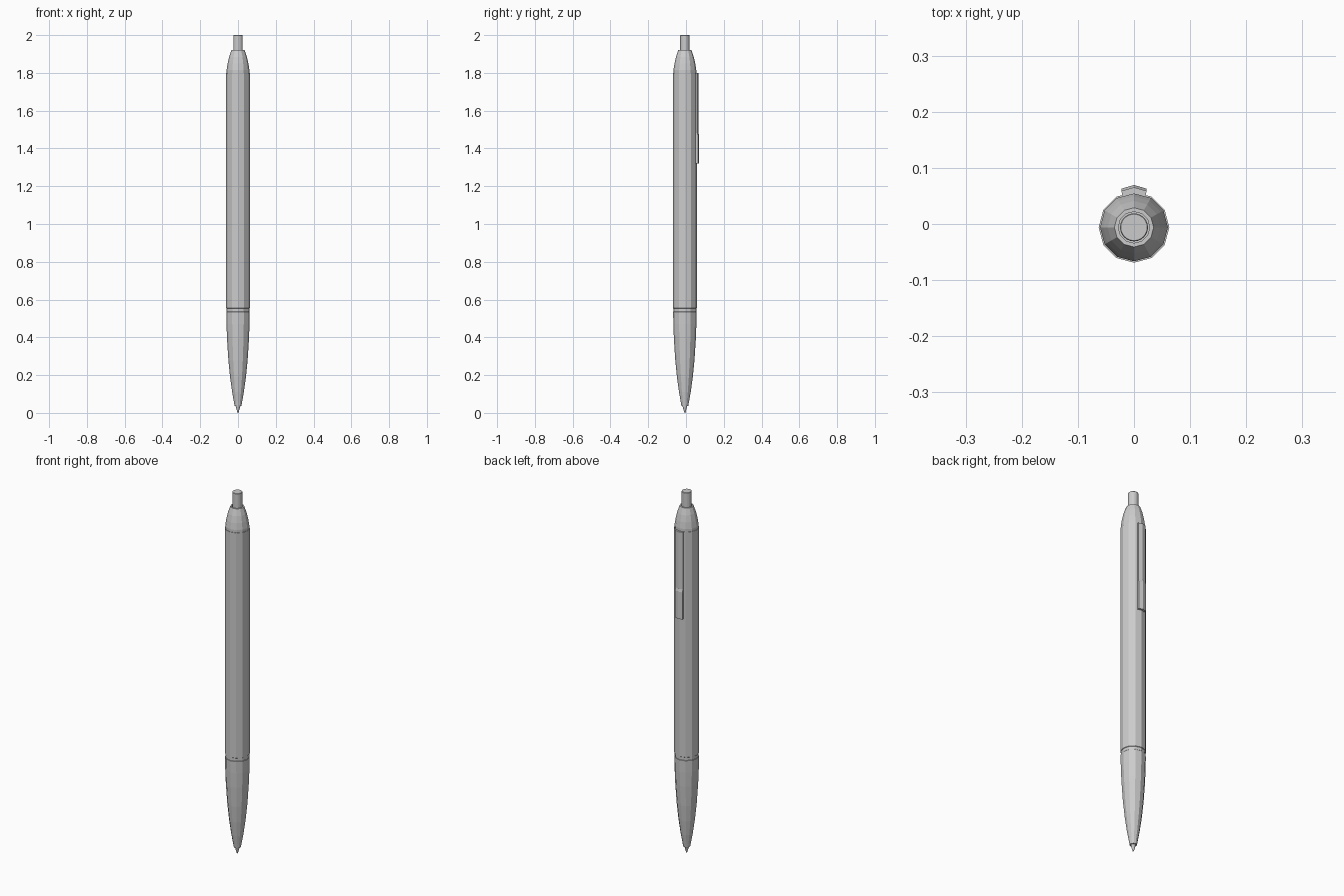
import bpy
import bmesh
from math import sin, cos, tau

if "Cube" in bpy.data.objects:
    bpy.data.objects.remove(bpy.data.objects["Cube"])

AXIS_Y = -0.006  # pen axis sits slightly forward so that pen + clip is centred


def make_object(name, bm):
    bmesh.ops.recalc_face_normals(bm, faces=bm.faces)
    mesh = bpy.data.meshes.new(name)
    bm.to_mesh(mesh)
    bm.free()
    obj = bpy.data.objects.new(name, mesh)
    bpy.context.collection.objects.link(obj)
    return obj


def loft(bm, rings):
    """Skin a list of equal-length vertex rings and cap both ends."""
    rings = [[bm.verts.new(p) for p in ring] for ring in rings]
    n = len(rings[0])
    for a, b in zip(rings, rings[1:]):
        for i in range(n):
            j = (i + 1) % n
            bm.faces.new((a[i], a[j], b[j], b[i]))
    bm.faces.new(rings[0][::-1])
    bm.faces.new(rings[-1])


def lathe(name, profile, sides=12):
    """Turned part from (radius, z) points around the pen axis."""
    bm = bmesh.new()
    loft(bm, [[(r * cos(tau * i / sides), AXIS_Y + r * sin(tau * i / sides), z)
               for i in range(sides)] for r, z in profile])
    return make_object(name, bm)


# Writing point
lathe("ink_tip", [(0.002, 0.0), (0.006, 0.012), (0.012, 0.035), (0.012, 0.06)])

# Tapered grip with a small nose collar
lathe("grip", [(0.012, 0.036), (0.018, 0.036), (0.022, 0.06), (0.031, 0.11),
               (0.042, 0.19), (0.051, 0.28), (0.058, 0.39), (0.061, 0.47),
               (0.062, 0.535), (0.0605, 0.537)])

# Recessed joint between grip and barrel
lathe("joint_ring", [(0.0605, 0.53), (0.0605, 0.56)])

# Straight barrel
lathe("barrel", [(0.0605, 0.553), (0.063, 0.555), (0.063, 1.80), (0.060, 1.80)])

# Domed shoulder with a rim and a socket for the button
lathe("shoulder", [(0.0605, 1.795), (0.0605, 1.815), (0.055, 1.85), (0.047, 1.885),
                   (0.035, 1.92), (0.028, 1.92), (0.028, 1.90)])

# Push button
lathe("push_button", [(0.025, 1.89), (0.025, 1.998), (0.0235, 2.0)], 24)

# Pocket clip: ridged section, stepping outward near the free end
clip_section = [(-0.019, 0.046), (0.019, 0.046), (0.0225, 0.063),
                (0, 0.0695), (-0.0225, 0.063)]
bm = bmesh.new()
loft(bm, [[(x, y + lift, z) for x, y in clip_section]
          for z, lift in [(1.32, 0.0), (1.47, 0.0), (1.485, -0.004), (1.80, -0.004)]])
make_object("pocket_clip", bm)
